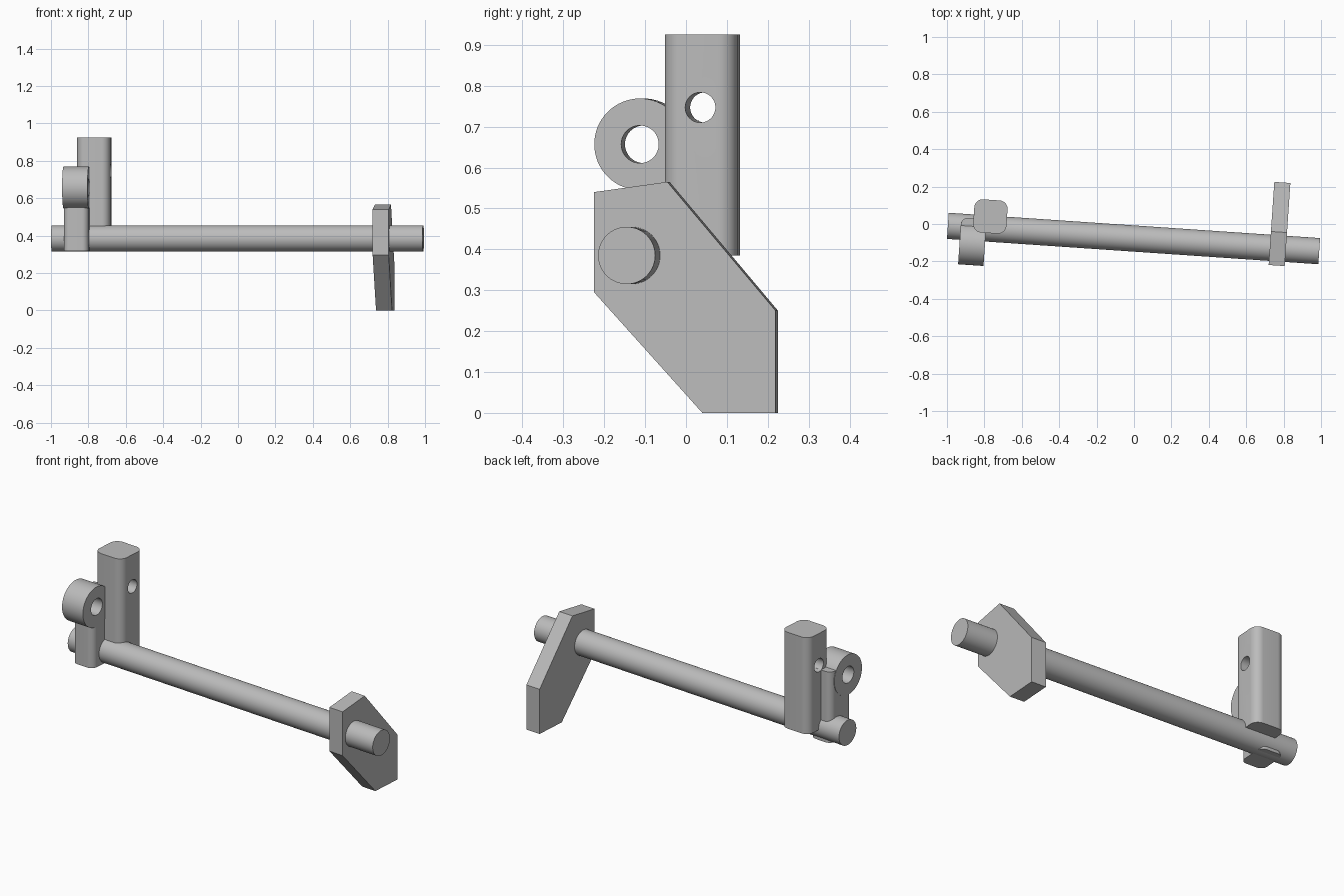
import bpy, bmesh, math
from mathutils import Matrix

if "Cube" in bpy.data.objects:
    bpy.data.objects.remove(bpy.data.objects["Cube"])

TILT = math.radians(-3.9)          # whole assembly is turned slightly about z

grey = bpy.data.materials.new("mid_grey")
grey.diffuse_color = (0.5, 0.5, 0.5, 1)
grey.use_nodes = True
grey.node_tree.nodes["Principled BSDF"].inputs["Base Color"].default_value = grey.diffuse_color


def extrude(name, points, depth, loc, axis):
    """Extrude a centred 2D profile: axis 'Z' uses (x, y), axis 'X' uses (y, z)."""
    bm = bmesh.new()
    if axis == 'Z':
        vs = [bm.verts.new((a, b, 0)) for a, b in points]
        move = (0, 0, depth)
    else:
        vs = [bm.verts.new((-depth / 2, a, b)) for a, b in points]
        move = (depth, 0, 0)
    face = bm.faces.new(vs)
    ext = bmesh.ops.extrude_face_region(bm, geom=[face])
    bmesh.ops.translate(bm, vec=move, verts=[g for g in ext["geom"] if isinstance(g, bmesh.types.BMVert)])
    bmesh.ops.recalc_face_normals(bm, faces=bm.faces)
    mesh = bpy.data.meshes.new(name)
    bm.to_mesh(mesh)
    bm.free()
    mesh.materials.append(grey)
    ob = bpy.data.objects.new(name, mesh)
    bpy.context.collection.objects.link(ob)
    ob.matrix_world = Matrix.Translation(loc) @ Matrix.Rotation(TILT, 4, 'Z')
    return ob


def circle(r, n=64):
    return [(r * math.cos(2 * math.pi * i / n), r * math.sin(2 * math.pi * i / n)) for i in range(n)]


def rounded_rect(w, d, r, n=10):
    pts = []
    for k, (sx, sy) in enumerate([(1, 1), (-1, 1), (-1, -1), (1, -1)]):
        for i in range(n + 1):
            a = math.pi / 2 * (k + i / n)
            pts.append((sx * (w / 2 - r) + r * math.cos(a), sy * (d / 2 - r) + r * math.sin(a)))
    return pts


def combine(target, tool, operation):
    bpy.context.view_layer.update()
    mod = target.modifiers.new("bool", 'BOOLEAN')
    mod.operation, mod.solver, mod.object = operation, 'EXACT', tool
    bpy.context.view_layer.objects.active = target
    bpy.ops.object.modifier_apply(modifier=mod.name)
    bpy.data.objects.remove(tool)


# long cross rod
rod = extrude("cross_rod", circle(0.07), 1.99, (-0.0025, -0.0775, 0.385), 'X')

# angled end plate
plate = extrude("end_plate", [(-.2225, .295), (-.2225, .54), (-.043, .565),
                              (.2225, .25), (.2225, 0), (.043, 0)], 0.086, (0.778, 0, 0), 'X')

# tall rounded post with a cross hole
post = extrude("tall_post", rounded_rect(0.178, 0.178, 0.045), 0.54, (-0.768, 0.04, 0.385), 'Z')
combine(post, extrude("post_hole", circle(0.037, 48), 0.5, (-0.768, 0.041, 0.747), 'X'), 'DIFFERENCE')

# short stem carrying a bored eye
lug = extrude("eye_lug", circle(0.112), 0.136, (-0.865, -0.108, 0.657), 'X')
stem = extrude("lug_stem", rounded_rect(0.134, 0.17, 0.035), 0.397, (-0.861, -0.055, 0.318), 'Z')
combine(lug, stem, 'UNION')
combine(lug, extrude("eye_hole", circle(0.046, 48), 0.5, (-0.865, -0.108, 0.657), 'X'), 'DIFFERENCE')

# smooth round surfaces, keep hard edges
for ob in (rod, post, lug):
    bpy.ops.object.select_all(action='DESELECT')
    ob.select_set(True)
    bpy.context.view_layer.objects.active = ob
    bpy.ops.object.shade_smooth_by_angle(angle=math.radians(30))
